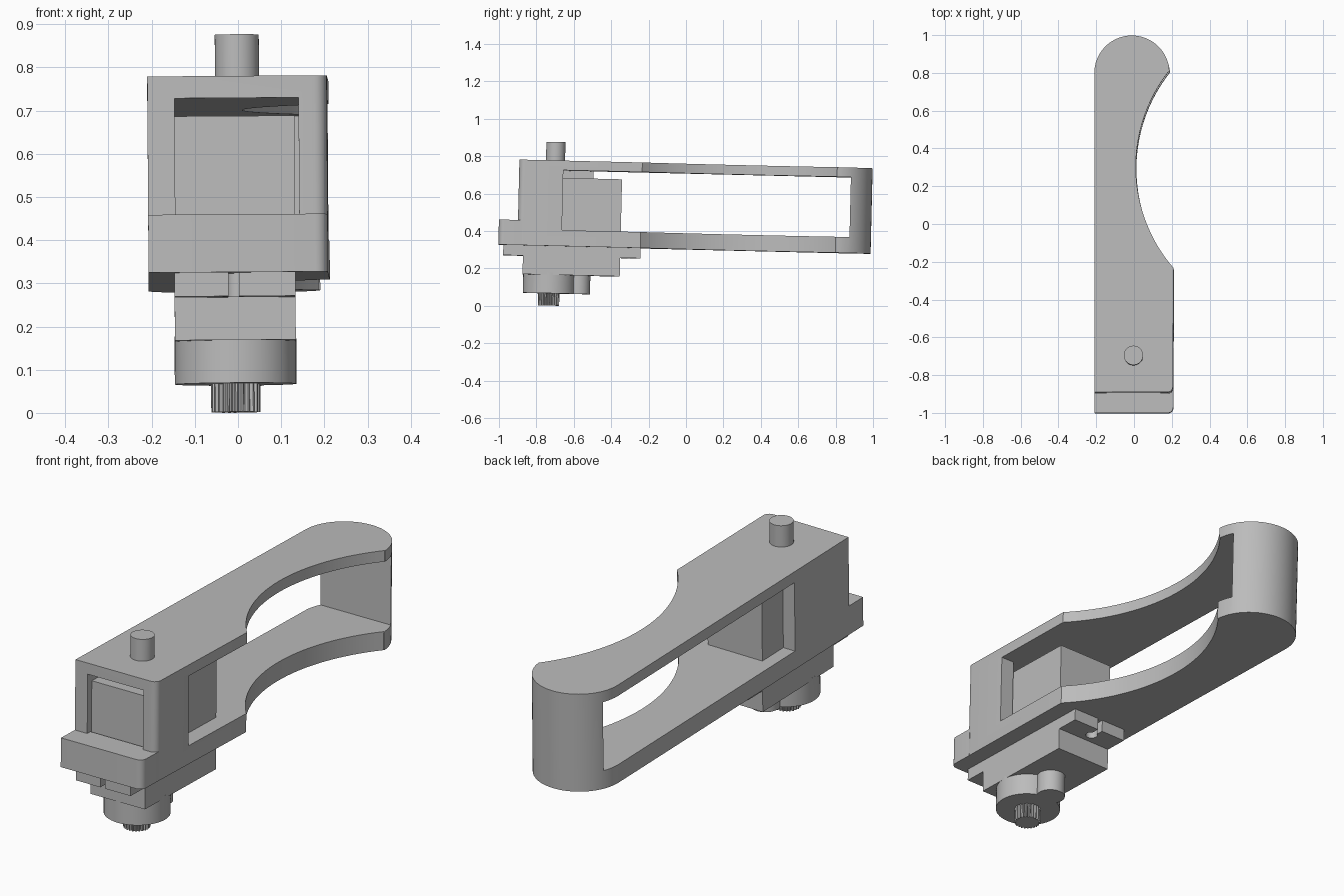
import bpy
import bmesh
from math import cos, sin, pi, atan2, radians
from mathutils import Matrix

old = bpy.data.objects.get("Cube")
if old:
    bpy.data.objects.remove(old, do_unlink=True)

grey = bpy.data.materials.new("light_grey")
grey.use_nodes = True
colour = (0.5, 0.5, 0.5, 1)
grey.diffuse_color = colour
grey.node_tree.nodes["Principled BSDF"].inputs["Base Color"].default_value = colour

parts = []


def prism(name, outline, z0, z1, keep=True):
    """Extrude a counter-clockwise outline from z0 to z1."""
    bm = bmesh.new()
    face = bm.faces.new([bm.verts.new((x, y, z0)) for x, y in outline])
    ext = bmesh.ops.extrude_face_region(bm, geom=[face])
    verts = [g for g in ext["geom"] if isinstance(g, bmesh.types.BMVert)]
    bmesh.ops.translate(bm, verts=verts, vec=(0, 0, z1 - z0))
    bmesh.ops.recalc_face_normals(bm, faces=bm.faces)
    mesh = bpy.data.meshes.new(name)
    bm.to_mesh(mesh)
    bm.free()
    ob = bpy.data.objects.new(name, mesh)
    bpy.context.collection.objects.link(ob)
    mesh.materials.append(grey)
    if keep:
        parts.append(ob)
    return ob


def arc(cx, cy, r, a0, a1, n):
    return [(cx + r * cos(a0 + (a1 - a0) * i / n),
             cy + r * sin(a0 + (a1 - a0) * i / n)) for i in range(n + 1)]


def rect(x0, x1, y0, y1):
    return [(x0, y0), (x1, y0), (x1, y1), (x0, y1)]


def circle(cx, cy, r, n=48):
    return arc(cx, cy, r, 0, 2 * pi, n)[:-1]


def cut(ob, outline, z0, z1):
    cutter = prism("cutter", outline, z0, z1, keep=False)
    mod = ob.modifiers.new("cut", "BOOLEAN")
    mod.operation = "DIFFERENCE"
    mod.solver = "EXACT"
    mod.object = cutter
    bpy.context.view_layer.objects.active = ob
    bpy.ops.object.modifier_apply(modifier=mod.name)
    bpy.data.objects.remove(cutter, do_unlink=True)


L, R = -0.205, 0.211          # frame sides
SX0, SX1 = -0.145, 0.135      # servo sides
CX = -0.005                   # servo axis

# Frame: rounded far end and a concave waist on one side
front = -0.909
wx, wy, wr = 0.835, 0.285, 0.82
a0 = atan2(-0.255 - wy, R - wx) % (2 * pi)
a1 = atan2(0.79 - wy, 0.192 - wx)
outline = [(L, front)] + arc(R - 0.03, front + 0.03, 0.03, -pi / 2, 0, 6)
outline += arc(wx, wy, wr, a0, a1, 32)
outline += arc(-0.006, 0.781, 0.199, 0.05, pi, 32)
frame = prism("frame", outline, 0.302, 0.759)

# Openings: long window, shorter wall on one side, servo pocket
cut(frame, rect(-0.4, 0.4, -0.512, 0.865), 0.387, 0.708)
cut(frame, rect(0, 0.4, -0.673, 0), 0.387, 0.708)
cut(frame, rect(-0.142, 0.145, -1.2, -0.3), 0.387, 0.708)

# Front step with one rounded corner
step = [(L, -1.011)] + arc(R - 0.03, -0.981, 0.03, -pi / 2, 0, 6)
prism("front_step", step + [(R, -0.885), (L, -0.885)], 0.302, 0.436)

# Pivot pin on top
prism("pivot_pin", circle(0.003, -0.716, 0.051), 0.74, 0.859)

# Servo body and slotted mounting flange
prism("servo_body", rect(SX0, SX1, -0.878, -0.358), 0.148, 0.667)
flange = prism("servo_flange", rect(SX0, SX1, -0.984, -0.25), 0.247, 0.304)
for hole_y, y0, y1 in ((-0.925, -1.05, -0.925), (-0.308, -0.308, -0.2)):
    cut(flange, circle(CX - 0.003, hole_y, 0.026, 24), 0.2, 0.35)
    cut(flange, rect(CX - 0.015, CX + 0.009, y0, y1), 0.2, 0.35)

# Gear housing and output spline
prism("gear_housing", circle(CX, -0.733, 0.141), 0.049, 0.16)
prism("idler_housing", circle(CX, -0.577, 0.062, 32), 0.049, 0.16)
teeth = 24
spline = []
for i in range(teeth * 4):
    r = 0.057 if i % 4 < 2 else 0.049
    t = 2 * pi * i / (teeth * 4)
    spline.append((CX + r * cos(t), -0.735 + r * sin(t)))
prism("output_spline", spline, -0.016, 0.06)

# Slight lean of the whole assembly, smooth curved walls
lean = Matrix.Rotation(-0.024, 4, "X") @ Matrix.Rotation(-0.007, 4, "Y")
bpy.ops.object.select_all(action="DESELECT")
for ob in parts:
    ob.data.transform(lean)
    ob.select_set(True)
bpy.context.view_layer.objects.active = frame
bpy.ops.object.shade_smooth_by_angle(angle=radians(25))
